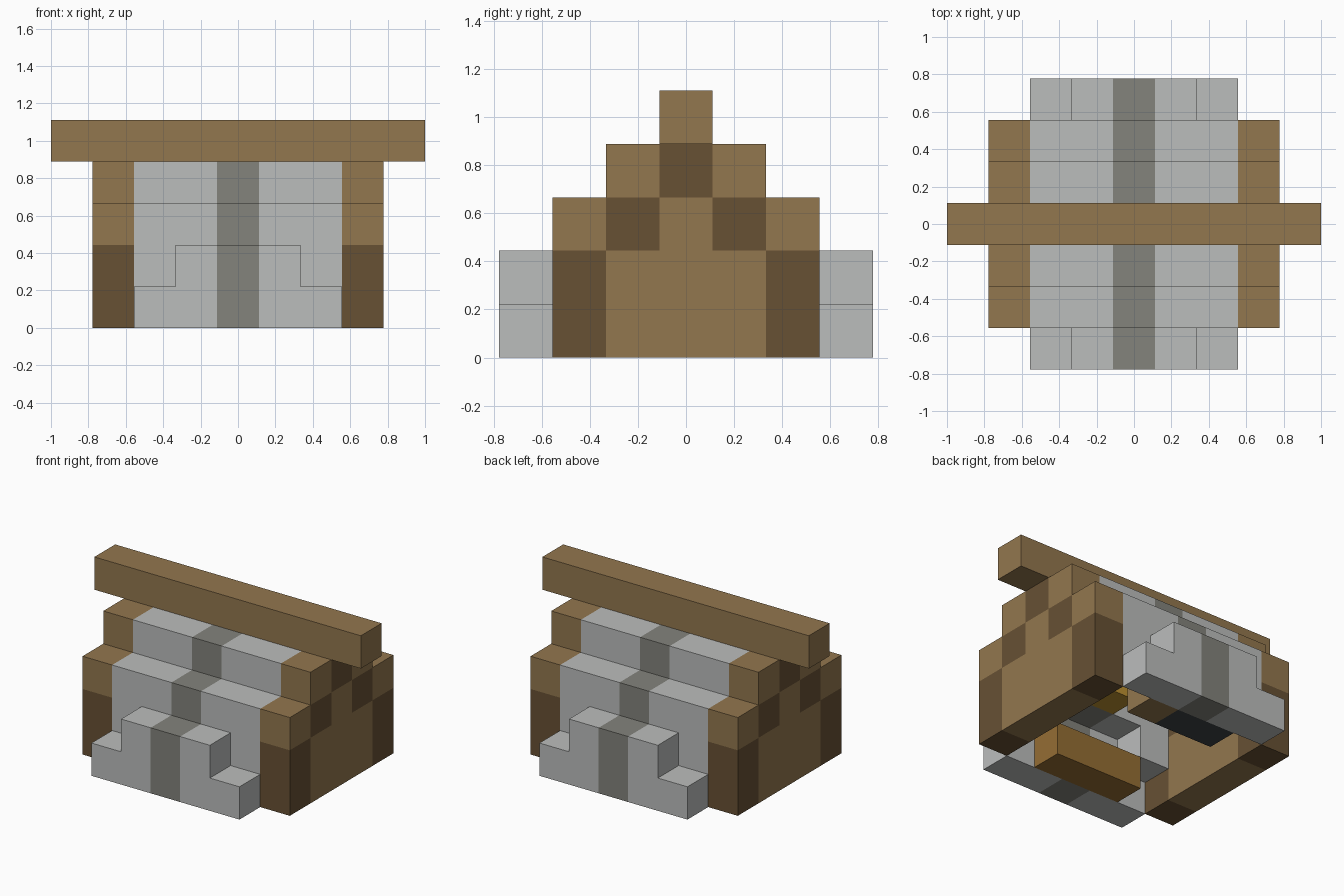
import bpy
import bmesh

U = 2 / 9  # size of one building block

cube = bpy.data.objects.get("Cube")
if cube:
    bpy.data.objects.remove(cube, do_unlink=True)


def material(name, rgb):
    m = bpy.data.materials.new(name)
    m.use_nodes = True
    m.diffuse_color = (*rgb, 1)
    m.node_tree.nodes["Principled BSDF"].inputs["Base Color"].default_value = (*rgb, 1)
    return m


PLANK = material("plank_brown", (0.29, 0.184, 0.077))
LOG = material("dark_log_brown", (0.136, 0.082, 0.034))
STONE = material("light_stone", (0.5, 0.51, 0.505))
BAND = material("dark_stone", (0.227, 0.227, 0.202))
GOLD = material("golden_wood", (0.3, 0.155, 0.034))
GLOW = material("lamp_yellow", (0.5, 0.28, 0.03))
COAL = material("charcoal", (0.048, 0.056, 0.06))


def part(name, mat, *boxes):
    """One object from boxes, each given as first and last block along x, y and z."""
    bm = bmesh.new()
    for ranges in boxes:
        verts = bmesh.ops.create_cube(bm, size=1)["verts"]
        for v in verts:
            for i, (a, b) in enumerate(ranges):
                lift = 0.5 if i == 2 else 0
                v.co[i] = U * ((a + b) / 2 + lift + v.co[i] * (b - a + 1))
    mesh = bpy.data.meshes.new(name)
    bm.to_mesh(mesh)
    bm.free()
    mesh.materials.append(mat)
    obj = bpy.data.objects.new(name, mesh)
    bpy.context.collection.objects.link(obj)
    return obj


def both(a, b):
    """The block range and its mirror image."""
    return [(a, b), (-b, -a)]


# Ridge beam
part("ridge_beam", PLANK, ((-4, 4), (0, 0), (4, 4)))

# Gable walls, with log posts stepping up under the roof edge
for side, x in (("left", (3, 3)), ("right", (-3, -3))):
    planks = [(x, (-1, 1), (0, 1)), (x, (0, 0), (2, 2))]
    logs = [(x, (0, 0), (3, 3))]
    for s in (-1, 1):
        planks += [(x, (2 * s, 2 * s), (2, 2)), (x, (s, s), (3, 3))]
        logs += [(x, (2 * s, 2 * s), (0, 1)), (x, (s, s), (2, 2))]
    part(side + "_gable_planks", PLANK, *planks)
    part(side + "_gable_logs", LOG, *logs)

# Stepped stone roof and lower step on the front and back
for side, s in (("front", -1), ("back", 1)):
    upper, lower, step = (s, s), (2 * s, 2 * s), (3 * s, 3 * s)
    stones = []
    for x in both(1, 2):
        stones += [(x, upper, (3, 3)), (x, lower, (2, 2)), (x, step, (0, 0))]
    stones += [(x, step, (1, 1)) for x in both(1, 1)]
    stones += [(x, lower, (1, 1)) for x in both(2, 2)]
    part(side + "_roof_stone", STONE, *stones)
    part(side + "_roof_band", BAND,
         ((0, 0), upper, (3, 3)), ((0, 0), lower, (2, 2)), ((0, 0), step, (0, 1)))

# Furniture inside
part("front_bench", GOLD, ((-1, 1), (-2, -2), (0, 0)))
part("back_table", PLANK, ((1, 1), (2, 2), (0, 0)))
part("back_stove", COAL, ((-1, 0), (2, 2), (0, 0)))
part("hanging_lamp", GLOW, ((0, 0), (-1, -1), (2, 2)))
